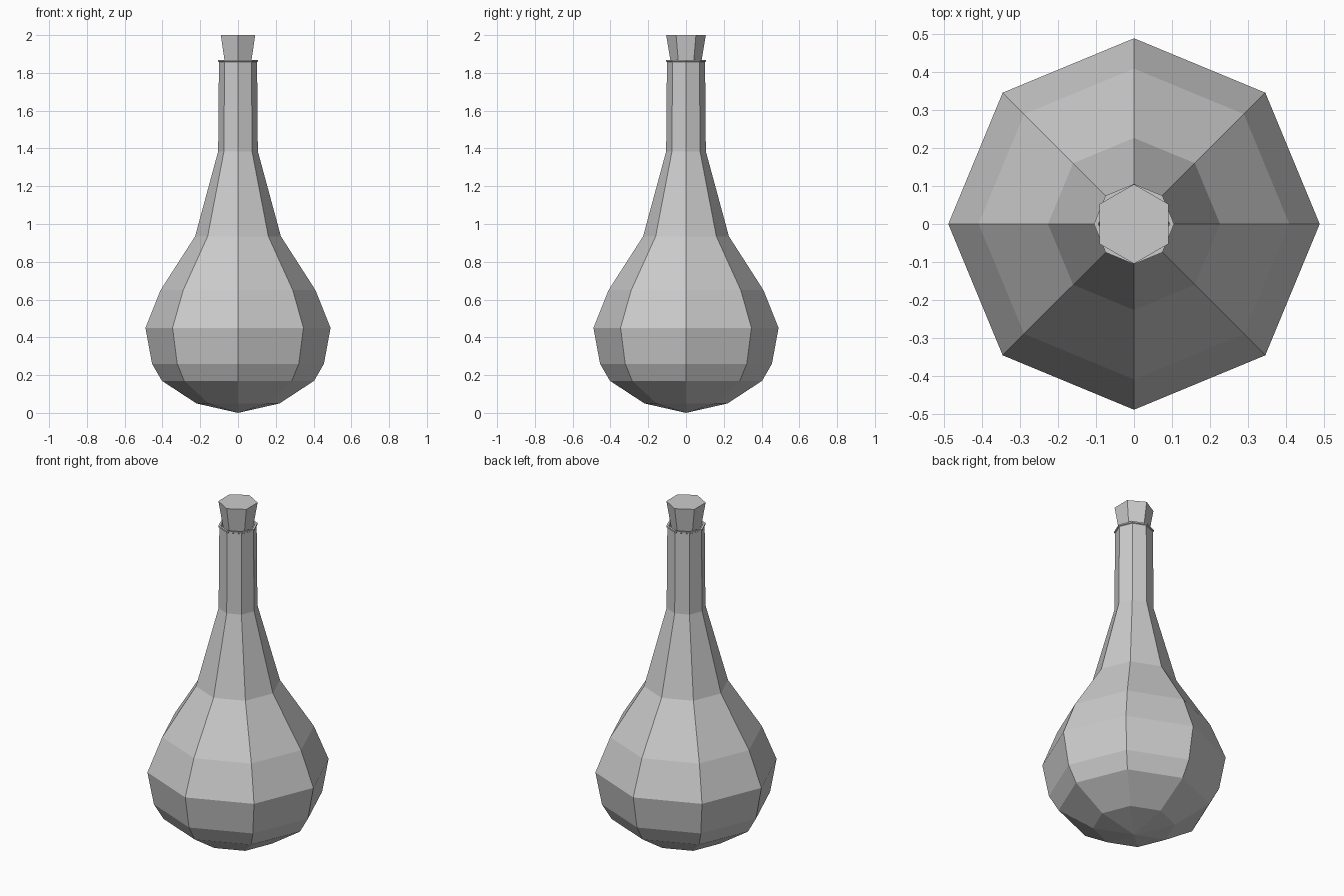
import bpy, bmesh, math

if "Cube" in bpy.data.objects:
    bpy.data.objects.remove(bpy.data.objects["Cube"])


def lathe(name, profile, sides, start=0.0):
    """Spin a (radius, height) profile into a flat-faced solid; radius 0 makes a pole."""
    bm = bmesh.new()
    rings = []
    for r, z in profile:
        if r == 0:
            rings.append([bm.verts.new((0, 0, z))] * sides)
        else:
            rings.append([bm.verts.new((r * math.cos(start + 2 * math.pi * i / sides),
                                        r * math.sin(start + 2 * math.pi * i / sides), z))
                          for i in range(sides)])
    for a, b in zip(rings, rings[1:]):
        for i in range(sides):
            j = (i + 1) % sides
            corners = list(dict.fromkeys((a[i], a[j], b[j], b[i])))
            bm.faces.new(corners)
    bmesh.ops.recalc_face_normals(bm, faces=bm.faces)
    mesh = bpy.data.meshes.new(name)
    bm.to_mesh(mesh)
    bm.free()
    obj = bpy.data.objects.new(name, mesh)
    bpy.context.collection.objects.link(obj)
    return obj


# Eight-sided flask with a long neck, a thin lip and a short inner throat
lathe("flask", [
    (0, 0.0), (0.22, 0.05), (0.403, 0.17), (0.455, 0.26), (0.49, 0.45),
    (0.41, 0.65), (0.227, 0.935), (0.105, 1.385), (0.101, 1.857),
    (0.106, 1.86), (0.106, 1.868), (0.094, 1.868), (0.09, 1.85),
    (0.088, 1.75), (0, 1.75),
], 8)

# Six-sided tapered cork pushed into the neck
lathe("cork", [(0, 1.78), (0.068, 1.78), (0.105, 2.0), (0, 2.0)], 6, math.pi / 2)
